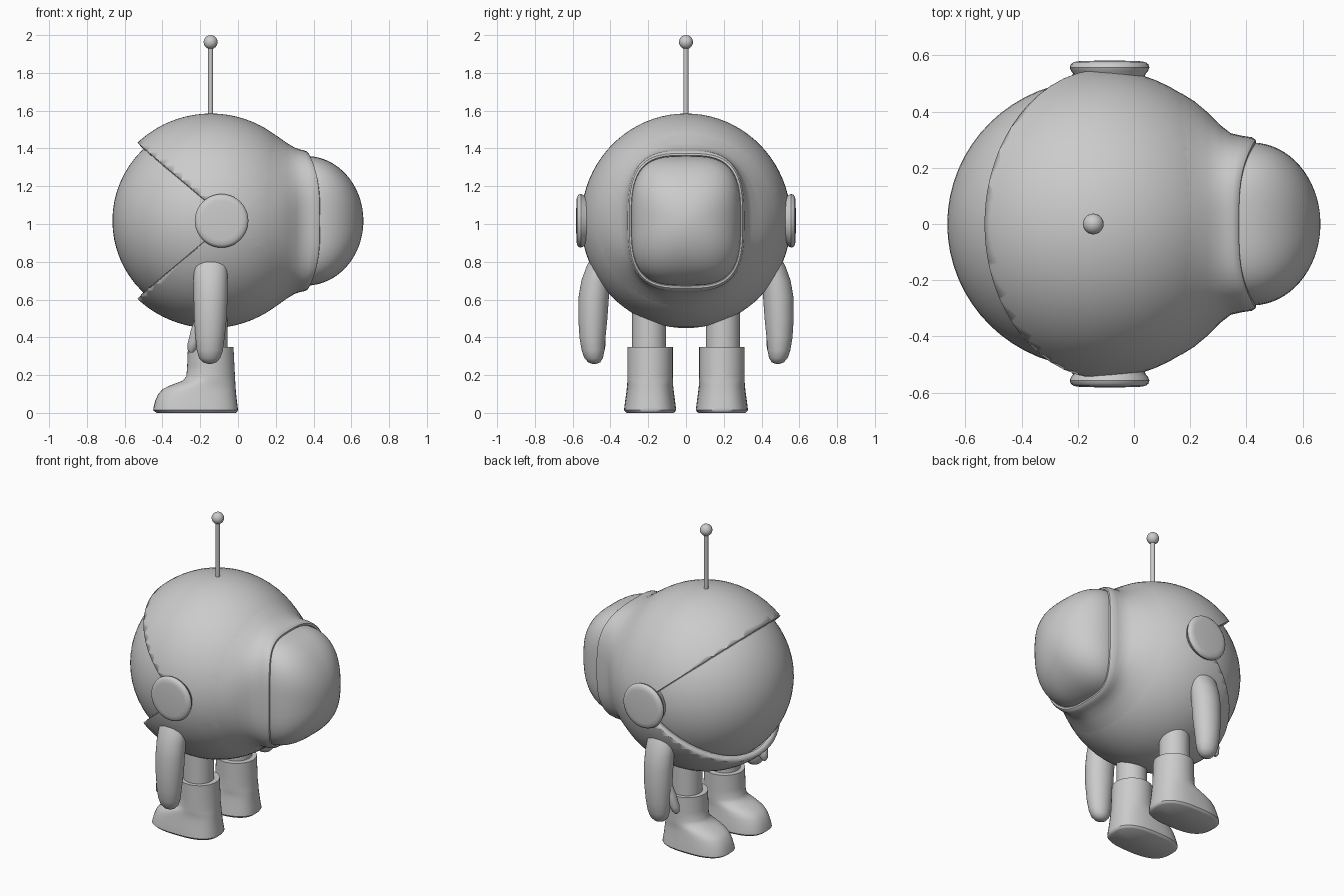
import bpy, bmesh, math
from mathutils import Vector

if "Cube" in bpy.data.objects:
    bpy.data.objects.remove(bpy.data.objects["Cube"])

grey = bpy.data.materials.new("plain grey")
grey.diffuse_color = (0.6, 0.6, 0.6, 1)
grey.use_nodes = True
grey.node_tree.nodes["Principled BSDF"].inputs["Base Color"].default_value = grey.diffuse_color

CX, CZ, R = -0.143, 1.017, 0.568      # helmet centre and radius


def finish(name, bm):
    bmesh.ops.recalc_face_normals(bm, faces=bm.faces)
    me = bpy.data.meshes.new(name)
    bm.to_mesh(me)
    bm.free()
    me.materials.append(grey)
    ob = bpy.data.objects.new(name, me)
    bpy.context.collection.objects.link(ob)
    bpy.ops.object.select_all(action='DESELECT')
    ob.select_set(True)
    bpy.context.view_layer.objects.active = ob
    bpy.ops.object.shade_smooth_by_angle(angle=math.radians(40))
    return ob


def superellipse(a, b, n=2.0, count=40):
    pts = []
    for i in range(count):
        t = 2 * math.pi * i / count
        c, s = math.cos(t), math.sin(t)
        pts.append((a * math.copysign(abs(c) ** (2 / n), c),
                    b * math.copysign(abs(s) ** (2 / n), s), s * s))
    return pts


def loft(name, rings, cap=True):
    bm = bmesh.new()
    vs = [[bm.verts.new(p) for p in r] for r in rings]
    for r0, r1 in zip(vs, vs[1:]):
        k = len(r0)
        for i in range(k):
            bm.faces.new((r0[i], r0[(i + 1) % k], r1[(i + 1) % k], r1[i]))
    if cap:
        bm.faces.new(vs[0])
        bm.faces.new(vs[-1])
    return finish(name, bm)


def flat_ring(x, y, z, rx, ry, n=2.0):
    return [(x + u, y + v, z) for u, v, _ in superellipse(rx, ry, n)]


def back_ring(x_top, x_side, b, a, n):
    # ring facing +x, saddle shaped between top and side
    return [(x_side + (x_top - x_side) * w, u, CZ + v)
            for u, v, w in superellipse(a, b, n, 64)]


def ball(name, centre, r, sy=1.0, segs=64):
    bm = bmesh.new()
    bmesh.ops.create_uvsphere(bm, u_segments=segs, v_segments=segs // 2, radius=r)
    for v in bm.verts:
        v.co = Vector((v.co.x, v.co.y * sy, v.co.z)) + Vector(centre)
    return finish(name, bm)


# visor ball inside the helmet
ball("visor", (CX, 0, CZ), 0.522, 0.98)

# helmet shell with a wedge opening at the front
bm = bmesh.new()
bmesh.ops.create_uvsphere(bm, u_segments=64, v_segments=40, radius=R)
for v in bm.verts:
    v.co = (v.co.x + CX, v.co.y * 0.978, v.co.z + CZ)
APEX, SLOPE = -0.045, 0.848
for s in (1, -1):
    bmesh.ops.bisect_plane(bm, geom=bm.verts[:] + bm.edges[:] + bm.faces[:],
                           plane_co=(APEX, 0, CZ), plane_no=(SLOPE, 0, s), dist=1e-5)
cut = [f for f in bm.faces
       if f.calc_center_median().x < APEX - abs(f.calc_center_median().z - CZ) / SLOPE]
bmesh.ops.delete(bm, geom=cut, context='FACES')
shell = finish("helmet_shell", bm)
mod = shell.modifiers.new("thickness", 'SOLIDIFY')
mod.thickness = 0.04
mod.offset = -1

# flared collar joining the helmet to the backpack
loft("backpack_collar", [back_ring(*r) for r in (
    (0.17, 0.17, 0.472, 0.465, 2.0),
    (0.215, 0.215, 0.443, 0.437, 2.0),
    (0.26, 0.265, 0.411, 0.395, 2.1),
    (0.30, 0.31, 0.387, 0.350, 2.4),
    (0.33, 0.345, 0.377, 0.323, 2.8),
    (0.35, 0.385, 0.373, 0.314, 3.0),
    (0.365, 0.42, 0.367, 0.309, 3.1),
    (0.374, 0.433, 0.357, 0.300, 3.2),
    (0.374, 0.435, 0.347, 0.291, 3.2),
    (0.362, 0.422, 0.338, 0.282, 3.2))], cap=False)

# domed backpack
dome = []
for i in range(17):
    p = math.radians(88.5) * i / 16
    c, s = math.cos(p), math.sin(p)
    dome.append(back_ring(0.36 + 0.304 * s, 0.42 + 0.244 * s,
                          0.343 * c, 0.290 * c, 2.0 + 1.2 * c))
loft("backpack", dome)

# antenna
loft("antenna_rod", [flat_ring(-0.145, 0, z, 0.013, 0.013) for z in (1.55, 1.94)])
ball("antenna_tip", (-0.145, 0, 1.963), 0.037, segs=24)

for side, label in ((1, "left"), (-1, "right")):
    # rounded ear disc
    ear = [(0.50, 0.12), (0.535, 0.128), (0.543, 0.136), (0.557, 0.142),
           (0.569, 0.138), (0.577, 0.127), (0.580, 0.105), (0.582, 0.03)]
    loft(label + "_ear_disc",
         [[(-0.087 + u, side * y, CZ + v) for u, v, _ in superellipse(r, r)]
          for y, r in ear])

    # arm: x, y, z, rx, ry
    arm = [(-.145, .445, .83, .075, .05), (-.145, .460, .78, .088, .065),
           (-.145, .477, .70, .090, .077), (-.145, .488, .617, .090, .080),
           (-.146, .493, .50, .086, .077), (-.148, .495, .40, .077, .069),
           (-.149, .492, .33, .069, .060), (-.150, .489, .29, .056, .049),
           (-.150, .486, .268, .036, .032), (-.150, .485, .260, .012, .012)]
    loft(label + "_arm", [flat_ring(x, side * y, z, a, b) for x, y, z, a, b in arm])

    # thumb
    thumb = [(-.19, .475, .52, .03, .03), (-.215, .465, .44, .034, .032),
             (-.235, .455, .37, .031, .030), (-.244, .452, .335, .023, .022),
             (-.247, .452, .319, .008, .008)]
    loft(label + "_thumb", [flat_ring(x, side * y, z, a, b) for x, y, z, a, b in thumb])

    # leg
    loft(label + "_leg", [flat_ring(-0.145, side * 0.195, z, 0.09, 0.09)
                          for z in (0.3, 0.6)])

    # boot: z, toe x, heel x, half width, squareness
    boot = [(.005, -.438, -.006, .130, 2.7), (.014, -.449, 0, .138, 2.7),
            (.025, -.448, -.001, .137, 2.7), (.065, -.438, -.006, .132, 2.6),
            (.10, -.422, -.010, .127, 2.6), (.125, -.400, -.012, .124, 2.5),
            (.143, -.365, -.013, .122, 2.4), (.158, -.325, -.014, .121, 2.3),
            (.172, -.290, -.015, .121, 2.1), (.195, -.273, -.016, .120, 2.0),
            (.25, -.269, -.019, .120, 2.0), (.35, -.265, -.024, .120, 2.0),
            (.35, -.232, -.058, .086, 2.0)]
    boot.insert(0, (0.0, -.43, -.012, .124, 2.7))
    loft(label + "_boot",
         [flat_ring((x0 + x1) / 2, side * 0.19, z, (x1 - x0) / 2, w, n)
          for z, x0, x1, w, n in boot])
